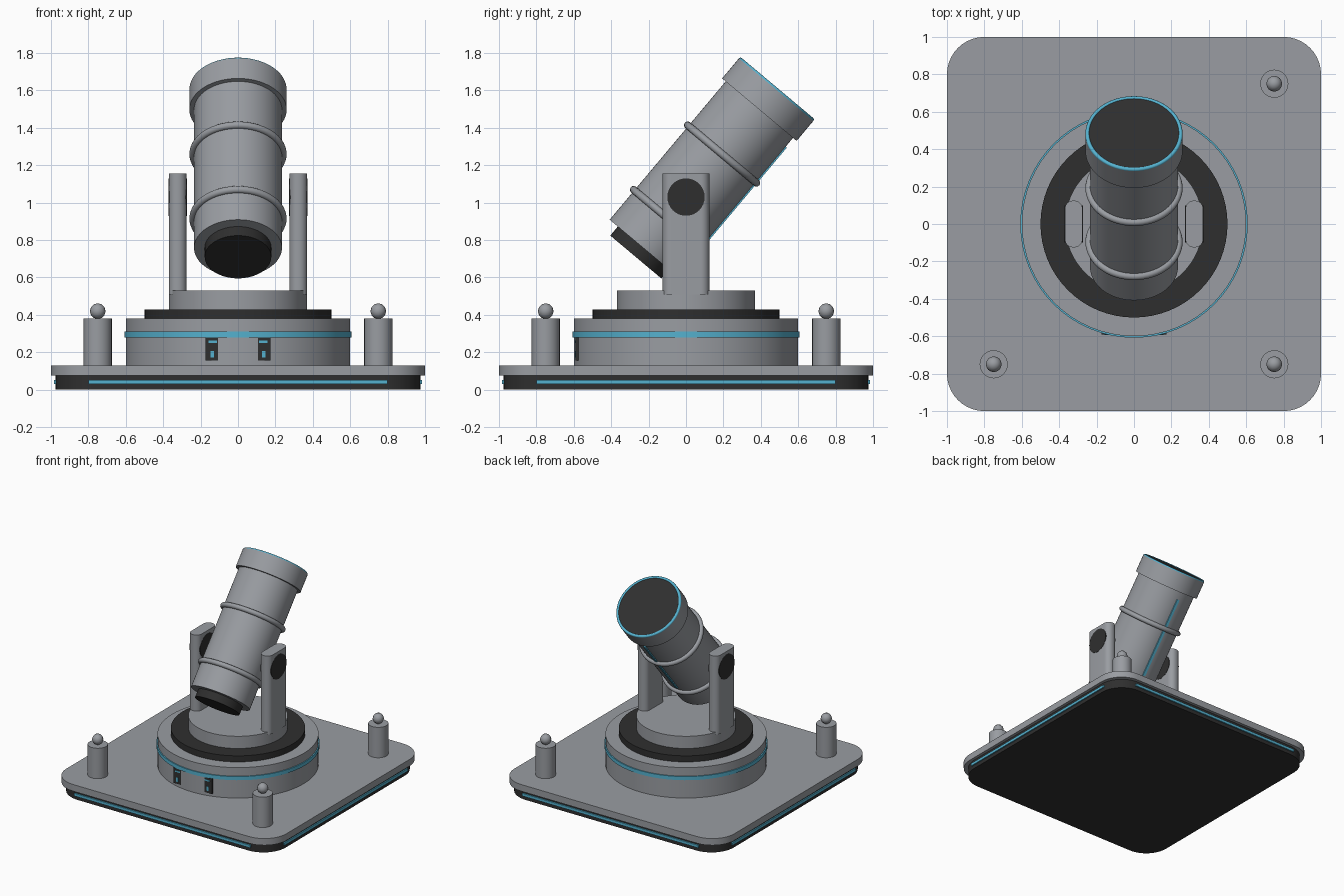
import bpy, bmesh, math
from mathutils import Matrix, Vector

if "Cube" in bpy.data.objects:
    bpy.data.objects.remove(bpy.data.objects["Cube"], do_unlink=True)


def material(name, rgb):
    m = bpy.data.materials.new(name)
    m.use_nodes = True
    m.diffuse_color = (*rgb, 1)
    m.node_tree.nodes["Principled BSDF"].inputs["Base Color"].default_value = (*rgb, 1)
    return m


GREY = material("steel grey", (0.32, 0.335, 0.36))
DARK = material("charcoal", (0.028, 0.028, 0.028))
BLUE = material("glow blue", (0.09, 0.44, 0.62))


def finish(name, bm, mat, frame=Matrix()):
    """Turn a bmesh into a named, shaded object placed in the given frame."""
    bmesh.ops.recalc_face_normals(bm, faces=bm.faces)
    bm.transform(frame)
    mesh = bpy.data.meshes.new(name)
    bm.to_mesh(mesh)
    bm.free()
    mesh.materials.append(mat)
    ob = bpy.data.objects.new(name, mesh)
    bpy.context.collection.objects.link(ob)
    bpy.ops.object.select_all(action="DESELECT")
    ob.select_set(True)
    bpy.context.view_layer.objects.active = ob
    bpy.ops.object.shade_smooth_by_angle(angle=math.radians(35))
    return ob


def cylinder(name, r, z0, z1, mat, frame=Matrix(), segments=64):
    bm = bmesh.new()
    bmesh.ops.create_cone(bm, cap_ends=True, segments=segments, radius1=r, radius2=r,
                          depth=z1 - z0, matrix=Matrix.Translation((0, 0, (z0 + z1) / 2)))
    return finish(name, bm, mat, frame)


def box(name, size, centre, mat, frame=Matrix(), round_corners=0):
    """Box, optionally with rounded vertical edges."""
    bm = bmesh.new()
    bmesh.ops.create_cube(bm, size=1, matrix=Matrix.Translation(centre) @ Matrix.Diagonal((*size, 1)))
    if round_corners:
        upright = [e for e in bm.edges
                   if abs(e.verts[0].co.z - e.verts[1].co.z) > size[2] / 2]
        bmesh.ops.bevel(bm, geom=upright, offset=round_corners, segments=10,
                        profile=0.5, affect="EDGES")
    return finish(name, bm, mat, frame)


def ring(name, major, minor, z, mat, frame=Matrix(), segments=64, sides=12):
    """Torus made by spinning a small circle."""
    bm = bmesh.new()
    turn = Matrix.Translation((major, 0, z)) @ Matrix.Rotation(math.pi / 2, 4, "X")
    bmesh.ops.create_circle(bm, segments=sides, radius=minor, matrix=turn)
    bmesh.ops.spin(bm, geom=bm.edges[:], cent=(0, 0, 0), axis=(0, 0, 1),
                   angle=math.tau, steps=segments, use_merge=True)
    bmesh.ops.remove_doubles(bm, verts=bm.verts, dist=0.0001)
    return finish(name, bm, mat, frame)


# Base slabs and the light strip along each side
box("base_foot", (1.95, 1.95, 0.075), (0, 0, 0.0375), DARK, round_corners=0.2)
box("base_plate", (2, 2, 0.055), (0, 0, 0.1025), GREY, round_corners=0.2)
for i, side in enumerate(("front", "left", "back", "right")):
    box(f"base_light_{side}", (1.6, 0.02, 0.022), (0, -0.975, 0.041), BLUE,
        Matrix.Rotation(i * math.pi / 2, 4, "Z"))

# Corner posts with a ball on top
for label, x, y in (("front_right", -1, -1), ("front_left", 1, -1), ("back_left", 1, 1)):
    place = Matrix.Translation((0.75 * x, 0.75 * y, 0))
    cylinder(f"post_{label}", 0.075, 0.13, 0.38, GREY, place, 32)
    bm = bmesh.new()
    bmesh.ops.create_uvsphere(bm, u_segments=16, v_segments=6, radius=0.042)
    finish(f"post_ball_{label}", bm, GREY, place @ Matrix.Translation((0, 0, 0.42)))

# Turntable
cylinder("drum", 0.6, 0.13, 0.38, GREY)
cylinder("drum_light_band", 0.608, 0.28, 0.31, BLUE)
cylinder("turntable_ring", 0.5, 0.38, 0.43, DARK)
cylinder("turntable_top", 0.37, 0.43, 0.53, GREY)

# Control panel whose ends break through the drum, with small lit bars
box("control_panel", (0.35, 0.05, 0.125), (0, -0.565, 0.2175), DARK)
for name, s in (("right", -1), ("left", 1)):
    box(f"panel_light_low_{name}", (0.018, 0.006, 0.035), (0.138 * s, -0.590, 0.19), BLUE)
    box(f"panel_light_high_{name}", (0.045, 0.006, 0.012), (0.135 * s, -0.590, 0.257), BLUE)

# Uprights and pivots
for name, s in (("right", -1), ("left", 1)):
    box(f"upright_{name}", (0.095, 0.25, 0.645), (0.3225 * s, 0, 0.8325), GREY,
        round_corners=0.045)
    across = Matrix.Translation((0.3225 * s, 0, 1.03)) @ Matrix.Rotation(math.pi / 2, 4, "Y")
    cylinder(f"pivot_{name}", 0.1, -0.049, 0.049, DARK, across, 32)

# Barrel, tilted back about the pivot; local z runs along the bore
tilt = Matrix.Translation((0, 0, 1.03)) @ Matrix.Rotation(math.radians(-40), 4, "X")
cylinder("barrel", 0.235, -0.355, 0.65, GREY, tilt)
cylinder("breech_plug", 0.178, -0.418, -0.35, DARK, tilt)
cylinder("muzzle_collar", 0.26, 0.61, 0.75, GREY, tilt)
cylinder("bore", 0.243, 0.74, 0.756, DARK, tilt)
ring("muzzle_light_ring", 0.249, 0.011, 0.75, BLUE, tilt)
for name, z in (("upper", 0.3), ("lower", -0.15)):
    ring(f"barrel_band_{name}", 0.24, 0.02, z, GREY, tilt)
box("barrel_light_strip", (0.022, 0.02, 0.65), (0, 0.233, 0.225), BLUE, tilt)
